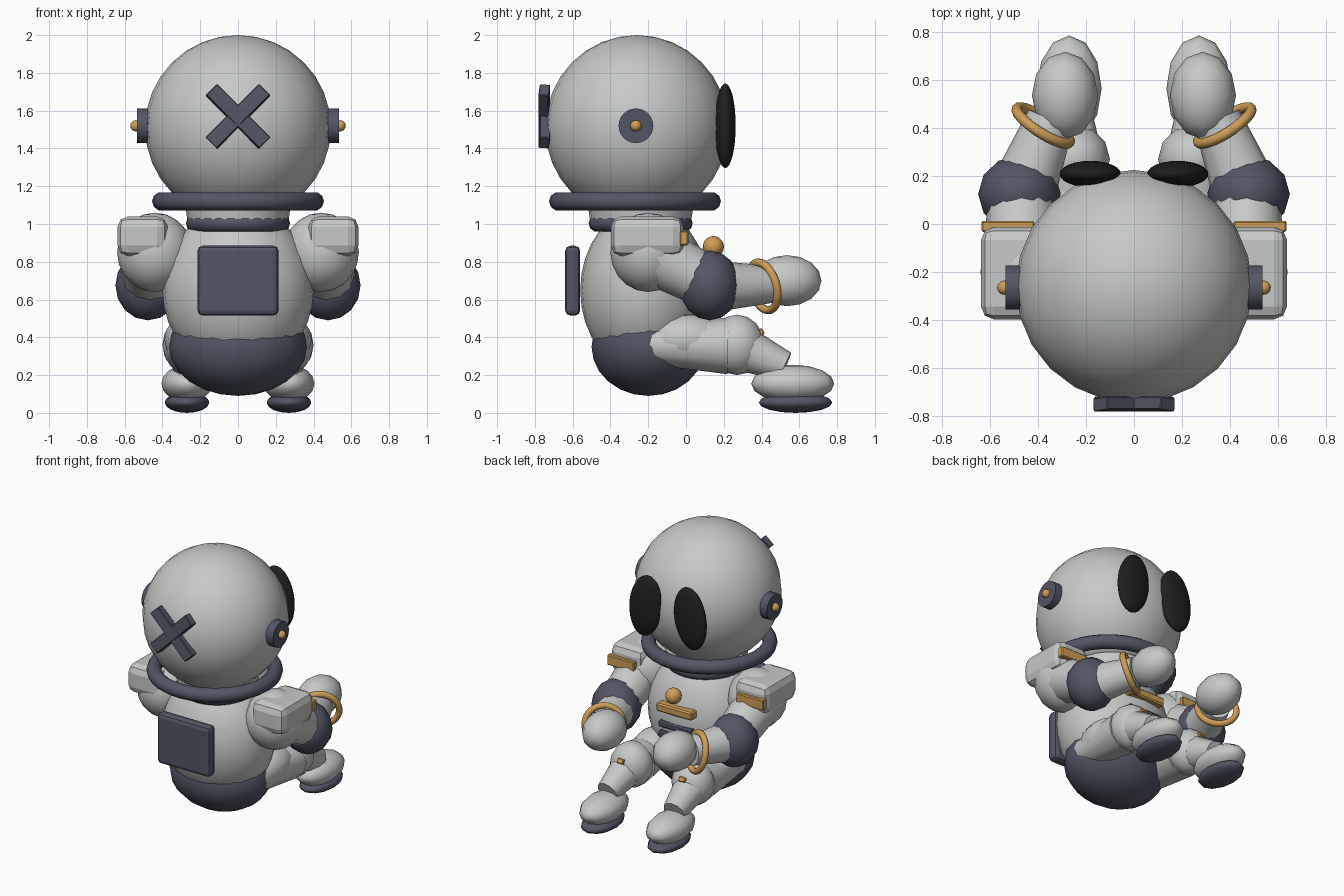
import bpy, math
from mathutils import Vector, Matrix

if "Cube" in bpy.data.objects:
    bpy.data.objects.remove(bpy.data.objects["Cube"])


def material(name, rgb):
    m = bpy.data.materials.new(name)
    m.diffuse_color = (*rgb, 1)
    m.use_nodes = True
    m.node_tree.nodes["Principled BSDF"].inputs["Base Color"].default_value = m.diffuse_color
    return m


GREY = material("suit_grey", (0.57, 0.58, 0.58))
SLATE = material("slate_blue", (0.085, 0.092, 0.13))
GOLD = material("gold", (0.62, 0.34, 0.095))
BLACK = material("black", (0.014, 0.014, 0.014))


def finish(name, mat, smooth=True, angle=50):
    o = bpy.context.object
    o.name = name
    o.data.materials.append(mat)
    if smooth:
        bpy.ops.object.shade_smooth_by_angle(angle=math.radians(angle))
    return o


def ball(name, loc, radii, mat, seg=16, rings=10, rot=(0, 0, 0)):
    bpy.ops.mesh.primitive_uv_sphere_add(segments=seg, ring_count=rings, radius=1,
                                         location=loc, rotation=rot)
    bpy.context.object.scale = radii
    return finish(name, mat)


def limb(name, a, b, ra, rb, mat, sides=12):
    a, b = Vector(a), Vector(b)
    rot = (b - a).to_track_quat('Z', 'Y').to_euler()
    bpy.ops.mesh.primitive_cone_add(vertices=sides, radius1=ra, radius2=rb,
                                    depth=(b - a).length, location=(a + b) / 2, rotation=rot)
    return finish(name, mat)


def ring(name, loc, major, minor, mat, normal=(0, 0, 1), seg=32):
    rot = Vector(normal).to_track_quat('Z', 'Y').to_euler()
    bpy.ops.mesh.primitive_torus_add(location=loc, rotation=rot, major_radius=major,
                                     minor_radius=minor, major_segments=seg, minor_segments=10)
    return finish(name, mat)


def box(name, loc, size, mat, bevel=0.01, segments=1, rot=(0, 0, 0)):
    bpy.ops.mesh.primitive_cube_add(size=1, location=loc, rotation=rot)
    o = bpy.context.object
    o.data.transform(Matrix.Diagonal((*size, 1)))
    if bevel:
        mod = o.modifiers.new("bevel", 'BEVEL')
        mod.width, mod.segments = bevel, segments
    return finish(name, mat, smooth=False)


# Helmet and neck
ball("helmet", (0, -0.26, 1.51), (0.492, 0.485, 0.49), GREY, 24, 16)
ring("helmet_collar", (0, -0.27, 1.12), 0.405, 0.05, SLATE)
limb("neck", (0, -0.24, 1.0), (0, -0.24, 1.1), 0.265, 0.28, GREY, 24)
ring("neck_ring", (0, -0.24, 1.005), 0.228, 0.048, SLATE)

# Crossed bars on the back of the helmet
for s in (-1, 1):
    box("helmet_cross_bar", (0, -0.75, 1.57), (0.40, 0.055, 0.083), SLATE, 0.004,
        rot=(math.radians(-6), s * math.radians(45), 0))

# Torso, pelvis and backpack
ball("torso", (0, -0.22, 0.65), (0.40, 0.34, 0.44), GREY, 24, 16)
ball("pelvis", (0, -0.2, 0.35), (0.365, 0.30, 0.26), SLATE, 16, 12)
box("backpack", (0, -0.6, 0.70), (0.43, 0.08, 0.37), SLATE, 0.028, 2)

# Chest details
ball("chest_knob", (0, 0.145, 0.88), (0.056,) * 3, GOLD)
box("chest_bar", (0, 0.11, 0.76), (0.29, 0.07, 0.06), GOLD)
for z in (0.635, 0.56):
    box("belly_bar", (0, 0.10, z), (0.28, 0.06, 0.045), SLATE)

for s, side in ((-1, "left"), (1, "right")):
    def n(part):
        return side + "_" + part

    # Eyes and ear caps
    ball(n("eye"), (s * 0.182, 0.208, 1.52), (0.126, 0.055, 0.225), BLACK, 24, 16,
         (0, -s * math.radians(7), 0))
    limb(n("ear_cap"), (s * 0.44, -0.265, 1.52), (s * 0.535, -0.265, 1.52), 0.092, 0.092, SLATE, 24)
    ball(n("ear_knob"), (s * 0.54, -0.265, 1.52), (0.03,) * 3, GOLD, 12, 8)

    # Shoulder with pad and trim
    ball(n("shoulder"), (s * 0.44, -0.2, 0.85), (0.2, 0.2, 0.21), GREY)
    box(n("shoulder_pad"), (s * 0.505, -0.205, 0.935), (0.265, 0.385, 0.21), GREY, 0.055, 2)
    box(n("shoulder_trim"), (s * 0.525, -0.01, 0.925), (0.22, 0.045, 0.075), GOLD, 0.006)

    # Arm
    limb(n("upper_arm"), (s * 0.47, -0.2, 0.85), (s * 0.47, 0.1, 0.7), 0.16, 0.14, GREY)
    ball(n("elbow"), (s * 0.477, 0.125, 0.675), (0.172, 0.16, 0.185), SLATE, 12, 8)
    limb(n("forearm"), (s * 0.455, 0.16, 0.67), (s * 0.345, 0.44, 0.68), 0.135, 0.10, GREY)
    ring(n("cuff"), (s * 0.378, 0.41, 0.67), 0.13, 0.022, GOLD, (-s * 0.54, 0.84, 0.25))
    ball(n("hand"), (s * 0.287, 0.535, 0.70), (0.138, 0.182, 0.135), GREY, 12, 8)

    # Leg
    ball(n("hip"), (s * 0.24, 0.0, 0.39), (0.15, 0.22, 0.135), GREY, 12, 8)
    limb(n("thigh"), (s * 0.26, -0.21, 0.36), (s * 0.25, 0.22, 0.355), 0.10, 0.15, GREY)
    ball(n("knee"), (s * 0.25, 0.27, 0.36), (0.15, 0.145, 0.16), GREY, 12, 8)
    box(n("knee_stud"), (s * 0.25, 0.392, 0.425), (0.05, 0.04, 0.035), GOLD, 0.005,
        rot=(math.radians(30), 0, 0))
    limb(n("shin"), (s * 0.255, 0.28, 0.35), (s * 0.27, 0.525, 0.245), 0.125, 0.08, GREY)
    ball(n("foot"), (s * 0.27, 0.565, 0.155), (0.135, 0.22, 0.10), GREY, 12, 8)
    ball(n("sole"), (s * 0.27, 0.58, 0.055), (0.118, 0.195, 0.055), SLATE, 12, 8)
